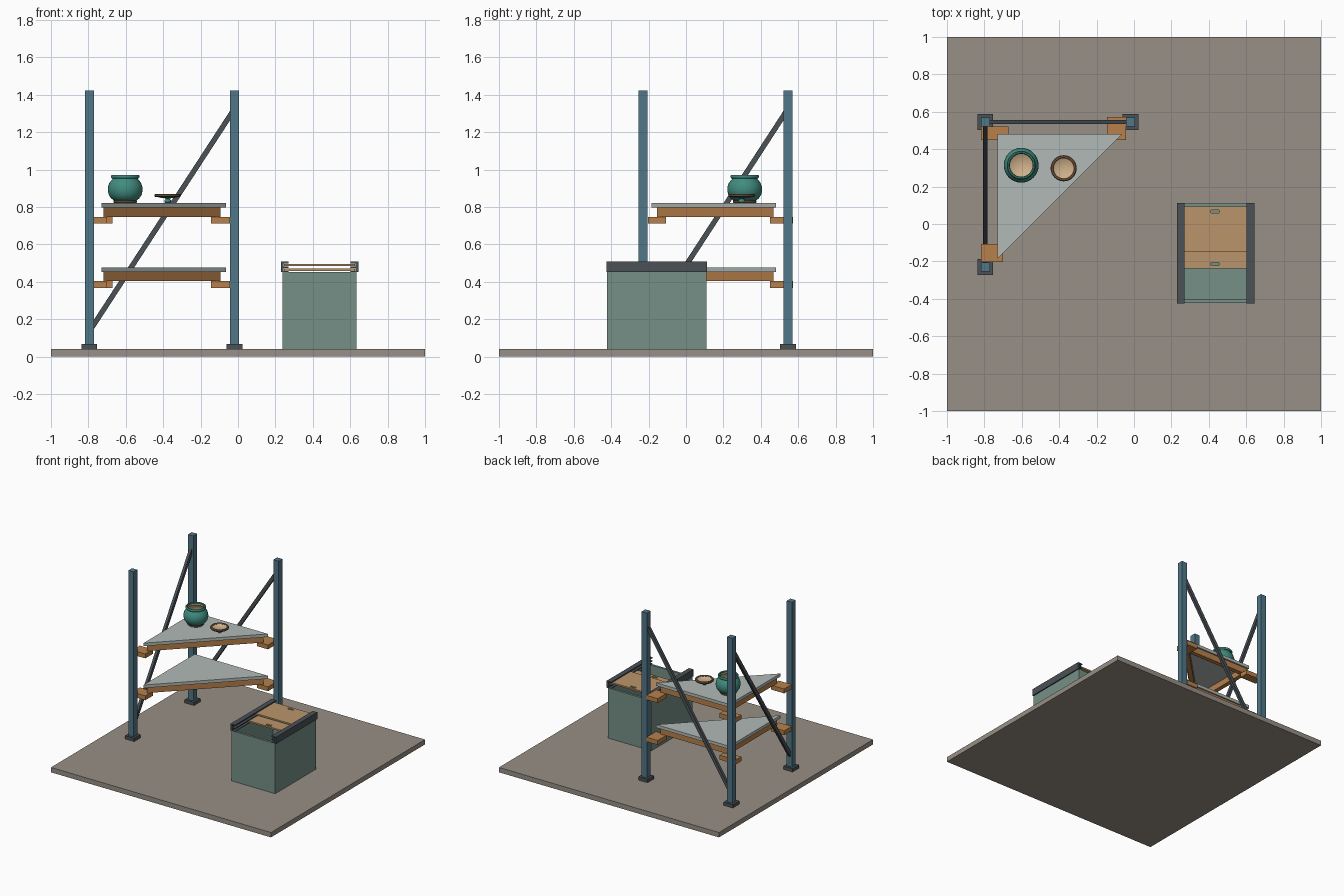
import bpy, bmesh, math
from mathutils import Vector

if "Cube" in bpy.data.objects:
    bpy.data.objects.remove(bpy.data.objects["Cube"])


def material(name, rgb):
    m = bpy.data.materials.new(name)
    m.diffuse_color = [(c / 255) ** 2.2 for c in rgb] + [1]
    m.use_nodes = True
    m.node_tree.nodes["Principled BSDF"].inputs["Base Color"].default_value = m.diffuse_color
    return m


STONE = material("floor_stone", (150, 142, 133))
BLUE = material("blue_steel", (82, 118, 135))
DARK = material("dark_steel", (75, 82, 86))
WOOD = material("orange_wood", (182, 128, 76))
TAN = material("tan_board", (184, 148, 106))
GLASS = material("pale_slab", (176, 184, 180))
GREEN = material("green_bin", (116, 143, 133))
TEAL = material("teal_glaze", (66, 138, 126))
CLAY = material("bare_clay", (206, 176, 138))
BROWN = material("brown_rim", (122, 94, 72))


def box(name, x, y, z, mat):
    """Box from (min, max) ranges."""
    bpy.ops.mesh.primitive_cube_add(size=1, location=[sum(r) / 2 for r in (x, y, z)])
    o = bpy.context.object
    o.name = name
    o.scale = [r[1] - r[0] for r in (x, y, z)]
    o.data.materials.append(mat)
    return o


def plate(name, loops, lo, hi, mat, along_y=False):
    """Extruded outline; loops after the first are holes."""
    c = bpy.data.curves.new(name, 'CURVE')
    c.dimensions = '2D'
    c.fill_mode = 'BOTH'
    c.extrude = (hi - lo) / 2
    for pts in loops:
        s = c.splines.new('POLY')
        s.points.add(len(pts) - 1)
        for p, q in zip(s.points, pts):
            p.co = (q[0], q[1], 0, 1)
        s.use_cyclic_u = True
        s.use_smooth = False
    c.materials.append(mat)
    o = bpy.data.objects.new(name, c)
    bpy.context.collection.objects.link(o)
    mid = (lo + hi) / 2
    o.location = (0, mid, 0) if along_y else (0, 0, mid)
    if along_y:
        o.rotation_euler.x = math.pi / 2
    bpy.ops.object.select_all(action='DESELECT')
    o.select_set(True)
    bpy.context.view_layer.objects.active = o
    bpy.ops.object.convert(target='MESH')
    return bpy.context.object


def rect(x0, x1, y0, y1):
    return [(x0, y0), (x1, y0), (x1, y1), (x0, y1)]


def lathe(name, profile, center, mat, segs=32):
    bm = bmesh.new()
    vs = [bm.verts.new((r, 0, z)) for r, z in profile]
    es = [bm.edges.new(p) for p in zip(vs, vs[1:])]
    bmesh.ops.spin(bm, geom=vs + es, axis=(0, 0, 1), cent=(0, 0, 0),
                   angle=2 * math.pi, steps=segs, use_duplicate=False)
    bmesh.ops.remove_doubles(bm, verts=bm.verts, dist=1e-5)
    bmesh.ops.recalc_face_normals(bm, faces=bm.faces)
    me = bpy.data.meshes.new(name)
    bm.to_mesh(me)
    bm.free()
    me.materials.append(mat)
    o = bpy.data.objects.new(name, me)
    bpy.context.collection.objects.link(o)
    o.location = center
    bpy.ops.object.select_all(action='DESELECT')
    o.select_set(True)
    bpy.context.view_layer.objects.active = o
    bpy.ops.object.shade_smooth_by_angle(angle=math.radians(40))


def brace(name, a, b, w, d):
    """Flat bar from a to b, d thick across the frame plane."""
    a, b = Vector(a), Vector(b)
    v = b - a
    bpy.ops.mesh.primitive_cube_add(size=1, location=(a + b) / 2)
    o = bpy.context.object
    o.name = name
    o.scale = (w, d, v.length) if abs(v.x) > abs(v.y) else (d, w, v.length)
    o.rotation_euler = (-math.atan2(v.y, v.z), math.atan2(v.x, v.z), 0)
    o.data.materials.append(DARK)


# Floor slab
box("floor", (-1, 1), (-1, 1), (0, 0.04), STONE)

# Posts and feet
L, R, B, F = -0.795, -0.019, 0.545, -0.23
for n, x, y in (("corner", L, B), ("right", R, B), ("front", L, F)):
    box(n + "_post", (x - .024, x + .024), (y - .024, y + .024), (.04, 1.422), BLUE)
    box(n + "_foot", (x - .042, x + .042), (y - .042, y + .042), (.04, .067), DARK)

# Diagonal braces
brace("back_brace", (L + .01, B, .15), (R - .01, B, 1.31), .028, .022)
brace("side_brace", (L, F + .01, .15), (L, B - .01, 1.31), .028, .022)


def tri(d):
    """Shelf triangle outline inset by d."""
    x, y, k = -.73 + d, .48 - d, -.545 - d * math.sqrt(2)
    return [(x, y), (x, x - k), (y + k, y)]


# Two triangular shelves with rails and cleats
for n, dz in (("upper", 0), ("lower", -.344)):
    plate(n + "_shelf", [tri(0)], .797 + dz, .822 + dz, GLASS)
    plate(n + "_shelf_rails", [tri(.012), tri(.047)], .748 + dz, .797 + dz, WOOD)
    z = (.712 + dz, .748 + dz)
    box(n + "_corner_cleat", (-.818, -.67), (.45, .521), z, WOOD)
    box(n + "_right_cleat", (-.144, -.043), (.45, .573), z, WOOD)
    box(n + "_front_cleat", (-.818, -.70), (-.204, -.106), z, WOOD)

# Jar
P = (-.603, .314, .822)
lathe("jar_body", [(0, .012), (.058, .012), (.075, .024), (.088, .044), (.093, .066),
                   (.092, .086), (.085, .107), (.073, .122), (.068, .128), (.068, .138)], P, TEAL)
lathe("jar_foot", [(0, 0), (.058, 0), (.062, .004), (.062, .014), (0, .014)], P, BROWN)
lathe("jar_rim", [(.062, .132), (.072, .132), (.077, .138), (.077, .144), (.072, .150),
                  (.065, .150), (.061, .145), (.062, .132)], P, TEAL)
lathe("jar_inside", [(.062, .144), (.061, .128), (.078, .108), (.084, .076), (.076, .042),
                     (.055, .022), (0, .018)], P, CLAY)

# Upturned lid resting on its knob
Q = (-.376, .298, .822)
lathe("lid_knob", [(0, 0), (.012, 0), (.018, .006), (.017, .014), (.010, .021), (.012, .03), (0, .03)], Q, TEAL)
lathe("lid_shell", [(0, .024), (.03, .026), (.052, .031), (.066, .038)], Q, TEAL)
lathe("lid_rim", [(.055, .034), (.064, .031), (.070, .036), (.070, .044), (.065, .049),
                  (.057, .049), (.053, .044), (.055, .034)], Q, BROWN)
lathe("lid_inside", [(.056, .044), (.045, .037), (0, .032)], Q, CLAY)

# Open bin
X0, X1, Y0, Y1, CX = .238, .634, -.422, .11, .436
plate("bin_walls", [rect(X0, X1, Y0, Y1), rect(X0 + .018, X1 - .018, Y0 + .018, Y1 - .018)],
      .04, .452, GREEN)
box("bin_bottom", (X0 + .01, X1 - .01), (Y0 + .01, Y1 - .01), (.041, .06), GREEN)

# Double-grooved slide rails
half = [(.207, .452), (.166, .452), (.166, .457), (.192, .457), (.192, .474), (.166, .474),
        (.166, .481), (.192, .481), (.192, .499), (.166, .499), (.166, .508), (.207, .508)]
for n, s in (("left", -1), ("right", 1)):
    plate(n + "_slide_rail", [[(CX + s * x, z) for x, z in half]], Y0 - .002, Y1 + .002, DARK, True)


def slot(y, hw=.025, r=.009):
    """Rounded finger slot outline."""
    pts = []
    for i in range(16):
        a = 2 * math.pi * (i + .5) / 16
        pts.append((CX - .003 + math.copysign(hw - r, math.cos(a)) + r * math.cos(a), y + r * math.sin(a)))
    return pts


# Sliding lids
plate("upper_sliding_lid", [rect(CX - .19, CX + .19, -.147, .093), slot(.067)], .484, .496, TAN)
plate("lower_sliding_lid", [rect(CX - .19, CX + .19, -.238, .015), slot(-.214)], .459, .471, TAN)
